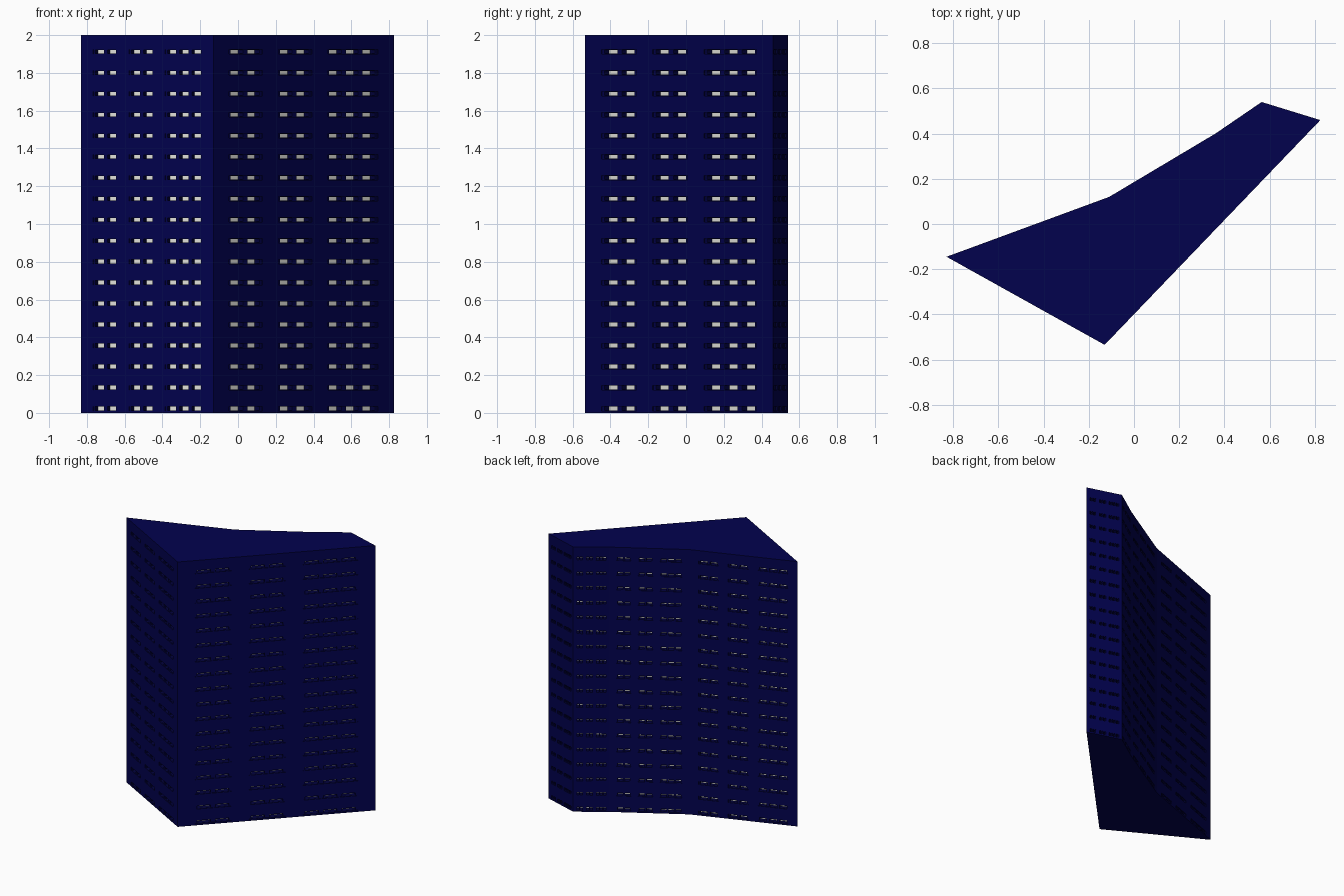
import bpy, bmesh
from mathutils import Vector

cube = bpy.data.objects.get("Cube")
if cube:
    bpy.data.objects.remove(cube, do_unlink=True)


def make_material(name, rgb):
    mat = bpy.data.materials.new(name)
    mat.use_nodes = True
    color = (*rgb, 1.0)
    mat.diffuse_color = color
    mat.node_tree.nodes["Principled BSDF"].inputs["Base Color"].default_value = color
    return mat


MATERIALS = [
    make_material("navy_wall", (0.0005, 0.0005, 0.076)),
    make_material("dark_navy_reveal", (0.0005, 0.0005, 0.048)),
    make_material("cream_glass", (0.8, 0.8, 0.74)),
]
WALL, REVEAL, GLASS = range(3)

# Tower outline, counter-clockwise from the left corner
FOOTPRINT = [(-0.83, -0.145), (-0.13, -0.535), (0.825, 0.46),
             (0.565, 0.54), (0.36, 0.40), (-0.11, 0.12)]
NAMES = ["front_left_wall", "front_right_wall", "end_wall",
         "back_short_wall", "back_middle_wall", "back_long_wall"]
DEPTHS = [0.037, 0.042, 0.042, 0.038, 0.036, 0.034]
HEIGHT, FLOORS = 2.0, 18
STOREY = HEIGHT / FLOORS
GROUPS = [2, 2, 3]          # windows in each strip
STRIP_Z = (0.011, 0.0345)   # height of the strip above each floor
PANE_Z = (0.0125, 0.033)


def add_object(name, bm):
    mesh = bpy.data.meshes.new(name)
    bm.to_mesh(mesh)
    bm.free()
    for mat in MATERIALS:
        mesh.materials.append(mat)
    obj = bpy.data.objects.new(name, mesh)
    bpy.context.collection.objects.link(obj)


def build_wall(name, start, end, depth):
    bm = bmesh.new()
    a, b = Vector((*start, 0)), Vector((*end, 0))
    length = (b - a).length
    along = (b - a) / length
    inward = Vector((-along.y, along.x, 0))

    def corners(s0, s1, z0, z1, d):
        return [a + along * s + inward * d + Vector((0, 0, z))
                for s, z in ((s0, z0), (s1, z0), (s1, z1), (s0, z1))]

    def face(points, mat):
        bm.faces.new([bm.verts.new(p) for p in points]).material_index = mat

    def quad(s0, s1, z0, z1, d=0.0, mat=WALL):
        face(corners(s0, s1, z0, z1, d), mat)

    def reveal(s0, s1, z0, z1, d0, d1):
        outer = corners(s0, s1, z0, z1, d0)
        inner = corners(s0, s1, z0, z1, d1)
        for i in range(4):
            j = (i + 1) % 4
            face((outer[i], outer[j], inner[j], inner[i]), REVEAL)

    # Strips and the gaps around them scale with the wall length
    gap = 0.0875 * length
    unit = (length - 4 * gap) / sum(GROUPS)
    pane = 0.73 * unit
    shallow = min(0.006, 0.12 * unit)

    for floor in range(FLOORS):
        base = floor * STOREY
        z0, z1 = (base + z for z in STRIP_Z)
        p0, p1 = (base + z for z in PANE_Z)
        quad(0, length, base, z0)
        quad(0, length, z1, base + STOREY)
        s = 0.0
        for count in GROUPS:
            quad(s, s + gap, z0, z1)
            s += gap
            strip_end = s + count * unit
            reveal(s, strip_end, z0, z1, 0, shallow)
            quad(s, strip_end, z0, p0, shallow)
            quad(s, strip_end, p1, z1, shallow)
            # Deep windows with mullions between them
            edge = s
            for k in range(count):
                left = s + k * unit + (unit - pane) / 2
                quad(edge, left, p0, p1, shallow)
                edge = left + pane
                reveal(left, edge, p0, p1, shallow, depth)
                quad(left, edge, p0, p1, depth, GLASS)
            quad(edge, strip_end, p0, p1, shallow)
            s = strip_end
        quad(s, length, z0, z1)

    bmesh.ops.remove_doubles(bm, verts=bm.verts, dist=1e-5)
    add_object(name, bm)


def build_slab(name, z, flip):
    bm = bmesh.new()
    points = FOOTPRINT[::-1] if flip else FOOTPRINT
    bm.faces.new([bm.verts.new((x, y, z)) for x, y in points])
    bmesh.ops.triangulate(bm, faces=bm.faces)
    add_object(name, bm)


# Walls, roof and base
for i, name in enumerate(NAMES):
    build_wall(name, FOOTPRINT[i], FOOTPRINT[(i + 1) % len(FOOTPRINT)], DEPTHS[i])
build_slab("roof", HEIGHT, False)
build_slab("base", 0.0, True)
